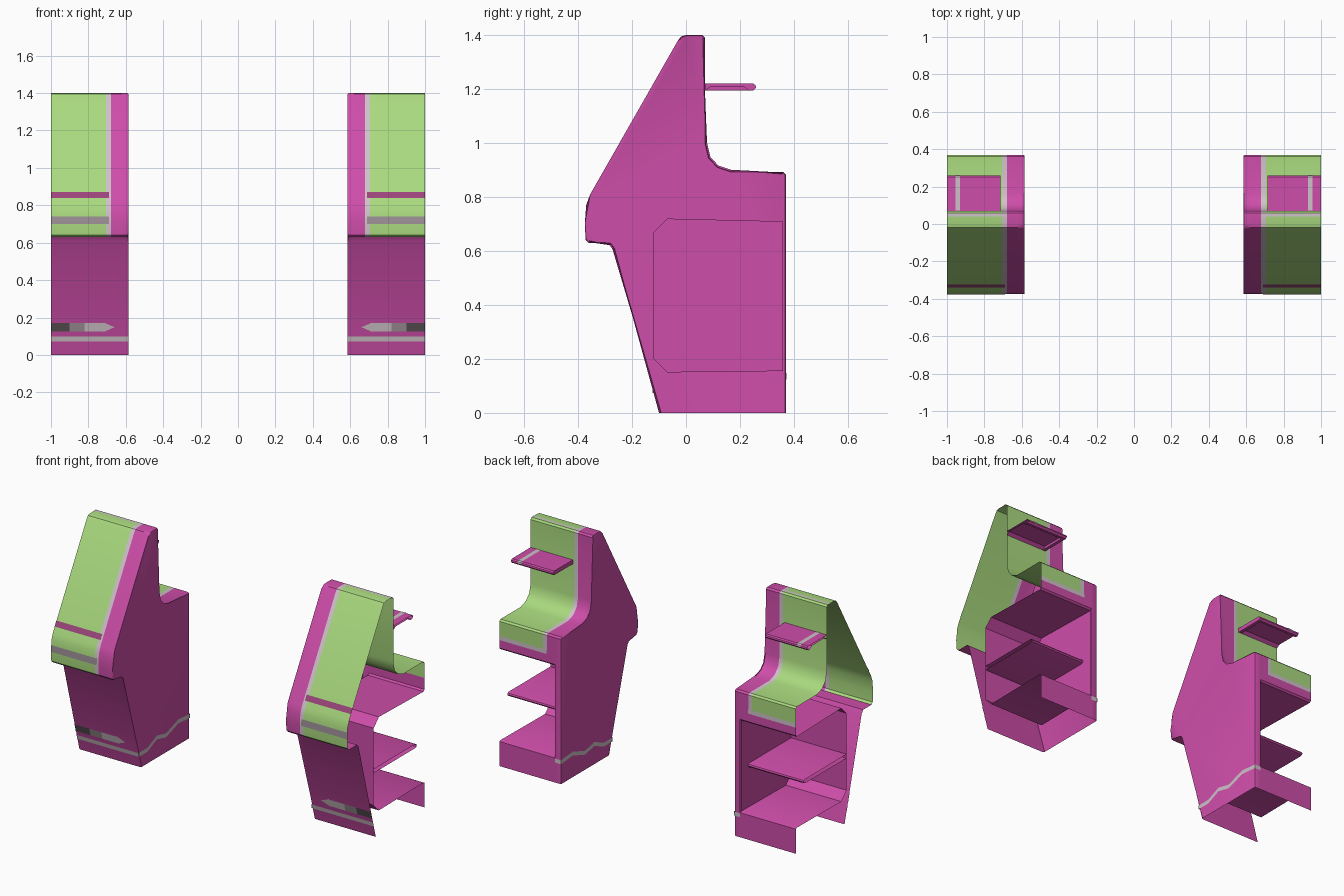
import bpy, bmesh, math

if "Cube" in bpy.data.objects:
    bpy.data.objects.remove(bpy.data.objects["Cube"])

def material(name, rgb):
    m = bpy.data.materials.new(name)
    m.diffuse_color = (*rgb, 1)
    m.use_nodes = True
    m.node_tree.nodes["Principled BSDF"].inputs["Base Color"].default_value = m.diffuse_color
    return m

PINK = material("pink", (0.62, 0.075, 0.40))
GREEN = material("green", (0.40, 0.70, 0.21))
GREY = material("light_grey", (0.62, 0.54, 0.58))
MAGENTA = material("dark_magenta", (0.33, 0.06, 0.20))
DARK = material("dark_grey", (0.10, 0.08, 0.09))
MID = material("mid_grey", (0.34, 0.28, 0.31))

def finish(name, bm, mat):
    """Make the right-hand part and mirror it to the left unit."""
    me = bpy.data.meshes.new(name)
    bm.to_mesh(me)
    bm.free()
    me.materials.append(mat)
    me.shade_smooth()
    me.set_sharp_from_angle(angle=math.radians(35))
    ob = bpy.data.objects.new(name, me)
    bpy.context.collection.objects.link(ob)
    ob.modifiers.new("mirror", "MIRROR").use_mirror_merge = False
    return ob

def strip(name, path, x0, x1, mat, cap=False):
    """Sweep a (y, z) path along x; optionally close it at x0."""
    bm = bmesh.new()
    a = [bm.verts.new((x0, y, z)) for y, z in path]
    b = [bm.verts.new((x1, y, z)) for y, z in path]
    for i in range(len(path) - 1):
        bm.faces.new((a[i], b[i], b[i + 1], a[i + 1]))
    if cap:
        bm.faces.new(a)
    return finish(name, bm, mat)

def polygon(name, pts, mat):
    bm = bmesh.new()
    bm.faces.new([bm.verts.new(p) for p in pts])
    return finish(name, bm, mat)

def proud(path, dy=0.0, dz=0.0):
    return [(y + dy, z + dz) for y, z in path]

END, JAMB, TRIM, INNER, CUT = 0.585, 0.625, 0.68, 0.705, 1.0

# Side outline: up the front, over the top, down the back
P = [(-.10, 0), (-.265, .61), (-.28, .63), (-.36, .63), (-.372, .642),
     (-.375, .70), (-.37, .77), (-.355, .81), (-.03, 1.38), (-.018, 1.395),
     (0, 1.40), (.06, 1.40), (.07, 1.39), (.07, 1.0), (.083, .945),
     (.115, .91), (.165, .893), (.36, .893), (.37, .883), (.37, 0)]
lower_front = P[:4]
upper = P[3:19] + [(.37, .79)]

# Closed end panel with a softened rim, open underneath
bm = bmesh.new()
a = [bm.verts.new((END, y, z)) for y, z in P]
b = [bm.verts.new((JAMB, y, z)) for y, z in P]
for i in range(len(P) - 1):
    bm.faces.new((a[i], b[i], b[i + 1], a[i + 1]))
bm.faces.new(a)
rim = [e for e in bm.edges if all(v.co.x < END + .001 for v in e.verts)
       and not all(v.co.z < .001 for v in e.verts)]
bmesh.ops.bevel(bm, geom=rim, offset=.008, segments=2, profile=.5, affect='EDGES')
finish("end_panel", bm, PINK)

# Outer shell: lower front, pink frame, grey trim, green upper skin
strip("lower_front_panel", lower_front, JAMB, CUT, PINK)
strip("upper_frame", upper, JAMB, TRIM, PINK)
strip("upper_trim", upper, TRIM, INNER, GREY)
strip("upper_skin", upper, INNER, CUT, GREEN)
strip("counter_lip_trim", [(.372, .795), (.372, .77)], TRIM, CUT, GREY)

# Back cupboard: header, ceiling, front wall, floor and kick panel in one sweep
cavity = [(.36, .71), (-.07, .72), (-.12, .67), (-.12, .20), (-.07, .15), (.36, .155)]
strip("cupboard_shell", [(.37, .79), (.37, .72)] + cavity + [(.37, .15), (.37, 0)],
      JAMB, CUT, PINK)
polygon("cupboard_end_wall", [(JAMB, y, z) for y, z in cavity], PINK)
strip("cupboard_shelf", [(-.12, .42), (.28, .42), (.291, .416), (.295, .408),
                         (.291, .40), (.28, .396), (-.12, .396)], JAMB, CUT, PINK)

# Small upper shelf with hollow underside
nose = [(.07, 1.22), (.25, 1.22), (.258, 1.214), (.26, 1.205), (.25, 1.195)]
strip("upper_shelf", nose + [(.235, 1.195)], .715, CUT, PINK)
polygon("upper_shelf_end", [(.715, y, z) for y, z in nose + [(.07, 1.195)]], PINK)
strip("upper_shelf_underside_rim", [(.235, 1.195), (.07, 1.195)], .715, .735, PINK)
strip("upper_shelf_hollow", [(.235, 1.195), (.215, 1.21), (.09, 1.21), (.07, 1.195)],
      .735, CUT, PINK, cap=True)
strip("upper_shelf_band", proud(nose, .001, .002), .93, .955, GREY)

# Stripes on the slanted green front and along the top
def slope(z):
    return (-.355 + (z - .81) * .325 / .57 - .002, z)
strip("front_magenta_stripe", [slope(.84), slope(.87)], .69, CUT, MAGENTA)
strip("front_grey_stripe", [(-.377, .70), (-.3745, .74)], .69, CUT, MID)
strip("top_stripe", [(.04, 1.402), (.055, 1.402)], .69, CUT, GREY)

# Markings on the lower front
def on_front(x, z):
    return (x, -.10 - .165 * z / .61 - .002, z)
def front_mark(name, pts, mat):
    polygon(name, [on_front(x, z) for x, z in pts], mat)
def bar(x0, x1, z0, z1):
    return [(x0, z0), (x1, z0), (x1, z1), (x0, z1)]
front_mark("base_stripe", bar(END, CUT, .072, .098), GREY)
front_mark("arrow_head", [(.66, .148), (.72, .122), (.72, .174)], GREY)
front_mark("arrow_shaft", bar(.72, .82, .125, .17), GREY)
front_mark("arrow_shaft_mid", bar(.82, .90, .125, .17), MID)
front_mark("arrow_shaft_dark", bar(.90, CUT, .125, .17), DARK)

# Zigzag line around the outer end panel
zigzag = [(-.124, .085), (-.04, .085), (.05, .125), (.14, .105), (.26, .145), (.372, .135)]
bm = bmesh.new()
lo = [bm.verts.new((END - .002, y, z - .012)) for y, z in zigzag]
hi = [bm.verts.new((END - .002, y, z + .012)) for y, z in zigzag]
for i in range(len(zigzag) - 1):
    bm.faces.new((lo[i], hi[i], hi[i + 1], lo[i + 1]))
finish("side_zigzag", bm, GREY)
strip("back_line_end", [(.372, .147), (.372, .123)], END, JAMB, GREY)
